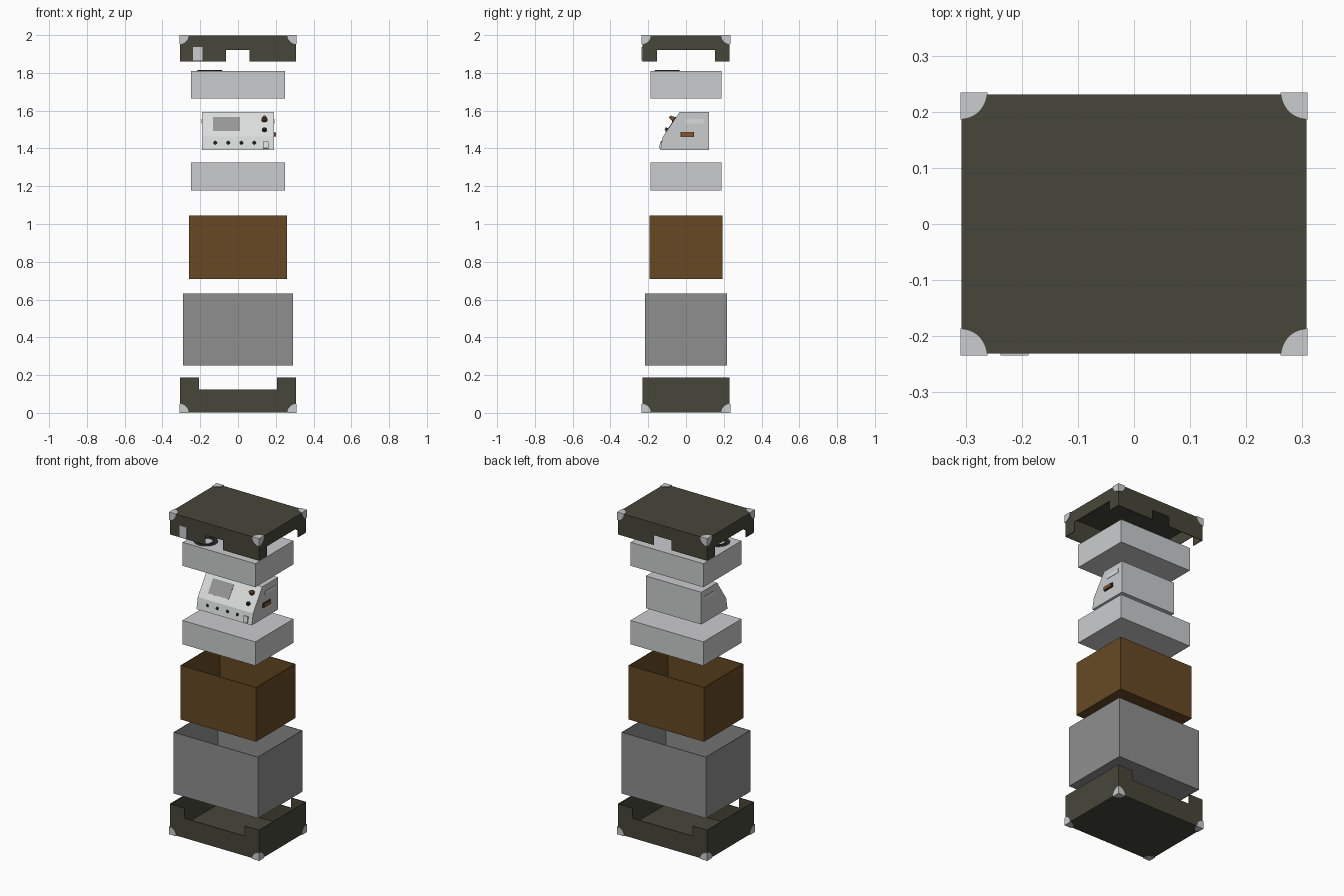
import bpy, bmesh, math
from mathutils import Vector, Matrix

if "Cube" in bpy.data.objects:
    bpy.data.objects.remove(bpy.data.objects["Cube"])


def material(name, r, g, b):
    m = bpy.data.materials.new(name)
    m.diffuse_color = (r, g, b, 1)
    m.use_nodes = True
    m.node_tree.nodes["Principled BSDF"].inputs["Base Color"].default_value = m.diffuse_color
    return m


OLIVE = material("dark olive", 0.062, 0.062, 0.042)
FOAM = material("light grey", 0.60, 0.605, 0.615)
PANEL = material("pale panel", 0.71, 0.72, 0.72)
GREY = material("mid grey", 0.275, 0.275, 0.275)
BROWN = material("cardboard brown", 0.135, 0.066, 0.018)
SCREEN = material("screen grey", 0.31, 0.31, 0.31)
DARK = material("near black", 0.025, 0.025, 0.025)
COPPER = material("copper brown", 0.26, 0.09, 0.025)


def finish(bm, name, mat):
    bmesh.ops.recalc_face_normals(bm, faces=bm.faces)
    me = bpy.data.meshes.new(name)
    bm.to_mesh(me)
    bm.free()
    me.materials.append(mat)
    ob = bpy.data.objects.new(name, me)
    bpy.context.collection.objects.link(ob)
    return ob


def add_prism(bm, pts, offset):
    """Closed outline of 3D points extruded along an offset."""
    face = bm.faces.new([bm.verts.new(p) for p in pts])
    ext = bmesh.ops.extrude_face_region(bm, geom=[face])
    bmesh.ops.translate(bm, vec=offset,
                        verts=[v for v in ext["geom"] if isinstance(v, bmesh.types.BMVert)])


def add_box(bm, x0, x1, y0, y1, z0, z1):
    add_prism(bm, [(x0, y0, z0), (x1, y0, z0), (x1, y1, z0), (x0, y1, z0)], (0, 0, z1 - z0))


def box(name, x0, x1, y0, y1, z0, z1, mat):
    bm = bmesh.new()
    add_box(bm, x0, x1, y0, y1, z0, z1)
    return finish(bm, name, mat)


def plate(name, centre, normal, w, h, t, mat):
    """Thin box lying on a sloped front face, w along x."""
    n = Vector(normal).normalized()
    x = Vector((1, 0, 0))
    u = n.cross(x)
    c = Vector(centre) - n * 0.002
    bm = bmesh.new()
    add_prism(bm, [c + x * a * w / 2 + u * b * h / 2
                   for a, b in ((-1, -1), (1, -1), (1, 1), (-1, 1))], n * (t + 0.002))
    return finish(bm, name, mat)


def knob(name, centre, normal, r1, r2, h, mat):
    n = Vector(normal).normalized()
    bm = bmesh.new()
    bmesh.ops.create_cone(bm, cap_ends=True, segments=20, radius1=r1, radius2=r2, depth=h)
    bm.transform(Matrix.Translation(Vector(centre) + n * h / 2) @
                 n.to_track_quat('Z', 'Y').to_matrix().to_4x4())
    return finish(bm, name, mat)


def open_box(name, hx, hy, z_closed, z_open, mat, notch_x=None, notch_y=None, z_notch=0, t=0.004):
    """Thin-walled box, closed at one end, with optional notches in the open rim."""
    def outline(h, notch):
        pts = [(h, z_open), (h, z_closed), (-h, z_closed), (-h, z_open)]
        if notch:
            a, b = notch
            pts += [(a, z_open), (a, z_notch), (b, z_notch), (b, z_open)]
        return pts
    bm = bmesh.new()
    for s in (-1, 1):
        add_prism(bm, [(a, s * hy, z) for a, z in outline(hx, notch_x)], (0, -s * t, 0))
        add_prism(bm, [(s * hx, a, z) for a, z in outline(hy, notch_y)], (-s * t, 0, 0))
    d = t if z_open > z_closed else -t
    add_box(bm, -hx, hx, -hy, hy, min(z_closed, z_closed + d), max(z_closed, z_closed + d))
    return finish(bm, name, mat)


def corner_guards(name, z, sz, r=0.048, t=0.005):
    """Three quarter discs wrapped round each of the four case corners."""
    bm = bmesh.new()
    for sx in (-1, 1):
        for sy in (-1, 1):
            c = Vector((sx * 0.3095, sy * 0.2345, z))
            axes = [Vector((-sx, 0, 0)), Vector((0, -sy, 0)), Vector((0, 0, -sz))]
            for i in range(3):
                u, v, n = axes[i], axes[(i + 1) % 3], axes[(i + 2) % 3]
                arc = [c + r * (u * math.cos(k * math.pi / 24) + v * math.sin(k * math.pi / 24))
                       for k in range(13)]
                add_prism(bm, [c] + arc, n * t)
    return finish(bm, name, FOAM)


# Outer case: lid and tray with corner guards and label
open_box("case_lid", 0.307, 0.2305, 1.997, 1.86, OLIVE, (-0.063, 0.06), (-0.153, 0.153), 1.921)
open_box("case_tray", 0.307, 0.2305, 0.003, 0.188, OLIVE, (-0.206, 0.206), None, 0.125)
corner_guards("lid_corner_guards", 2.0, 1)
corner_guards("tray_corner_guards", 0.0, -1)
box("lid_label", -0.238, -0.188, -0.2345, -0.229, 1.865, 1.936, FOAM)

# Inner boxes
open_box("grey_box", 0.29, 0.218, 0.252, 0.632, GREY)
open_box("cardboard_box", 0.259, 0.193, 0.71, 1.046, BROWN)

# Foam blocks and the coiled cable resting in the upper one
box("lower_foam", -0.25, 0.25, -0.187, 0.187, 1.177, 1.325, FOAM)
box("upper_foam", -0.25, 0.25, -0.187, 0.187, 1.664, 1.81, FOAM)
for i, r in enumerate((0.045, 0.06)):
    bpy.ops.mesh.primitive_torus_add(location=(-0.15, -0.1, 1.808), major_radius=r, minor_radius=0.008,
                                     major_segments=36, minor_segments=8)
    coil = bpy.context.object
    coil.name = f"cable_coil_{i + 1}"
    coil.data.materials.append(DARK)
    bpy.ops.object.shade_smooth()

# Instrument body: side profile extruded across x, paler front faces
profile = [(-0.136, 1.392), (-0.123, 1.462), (-0.034, 1.592), (0.122, 1.592), (0.122, 1.392)]
bm = bmesh.new()
add_prism(bm, [(-0.19, y, z) for y, z in profile], (0.38, 0, 0))
body = finish(bm, "instrument_body", FOAM)
body.data.materials.append(PANEL)
for p in body.data.polygons:
    p.material_index = 1 if p.normal.y < -0.5 else 0

SLOPE = (0, -0.130, 0.089)
LOWER = (0, -0.070, 0.013)


def on_slope(x, z):
    return (x, -0.123 + (z - 1.462) * 0.089 / 0.130, z)


def on_lower(x, z):
    return (x, -0.136 + (z - 1.392) * 0.013 / 0.070, z)


# Screen, knobs, jacks and switch
plate("screen", on_slope(-0.062, 1.529), SLOPE, 0.143, 0.09, 0.002, SCREEN)
knobs = []
for i, (z, r, h) in enumerate(((1.552, 0.016, 0.03), (1.498, 0.013, 0.014))):
    p = on_slope(0.14, z)
    knobs.append(knob(f"dial_base_{i + 1}", p, SLOPE, r, r, 0.005, DARK))
    knobs.append(knob(f"dial_{i + 1}", p, SLOPE, r * 0.85, r * 0.45, h, COPPER if i == 0 else DARK))
for i, x in enumerate((-0.12, -0.052, 0.018, 0.086)):
    knobs.append(knob(f"jack_{i + 1}", on_lower(x, 1.43), LOWER, 0.009, 0.007, 0.006, DARK))
plate("switch", on_lower(0.147, 1.418), LOWER, 0.03, 0.036, 0.008, PANEL)

# Side handles and the side connector
for s in (-1, 1):
    side = "right" if s > 0 else "left"
    xs = sorted((s * 0.188, s * 0.1925))
    box(f"{side}_handle", xs[0], xs[1], -0.006, 0.092, 1.532, 1.555, PANEL)
box("connector_shell", 0.188, 0.194, -0.03, 0.042, 1.46, 1.488, DARK)
box("connector", 0.188, 0.201, -0.025, 0.037, 1.464, 1.484, COPPER)

bpy.ops.object.select_all(action='DESELECT')
for k in knobs:
    k.select_set(True)
bpy.context.view_layer.objects.active = knobs[0]
bpy.ops.object.shade_smooth_by_angle(angle=math.radians(35))
